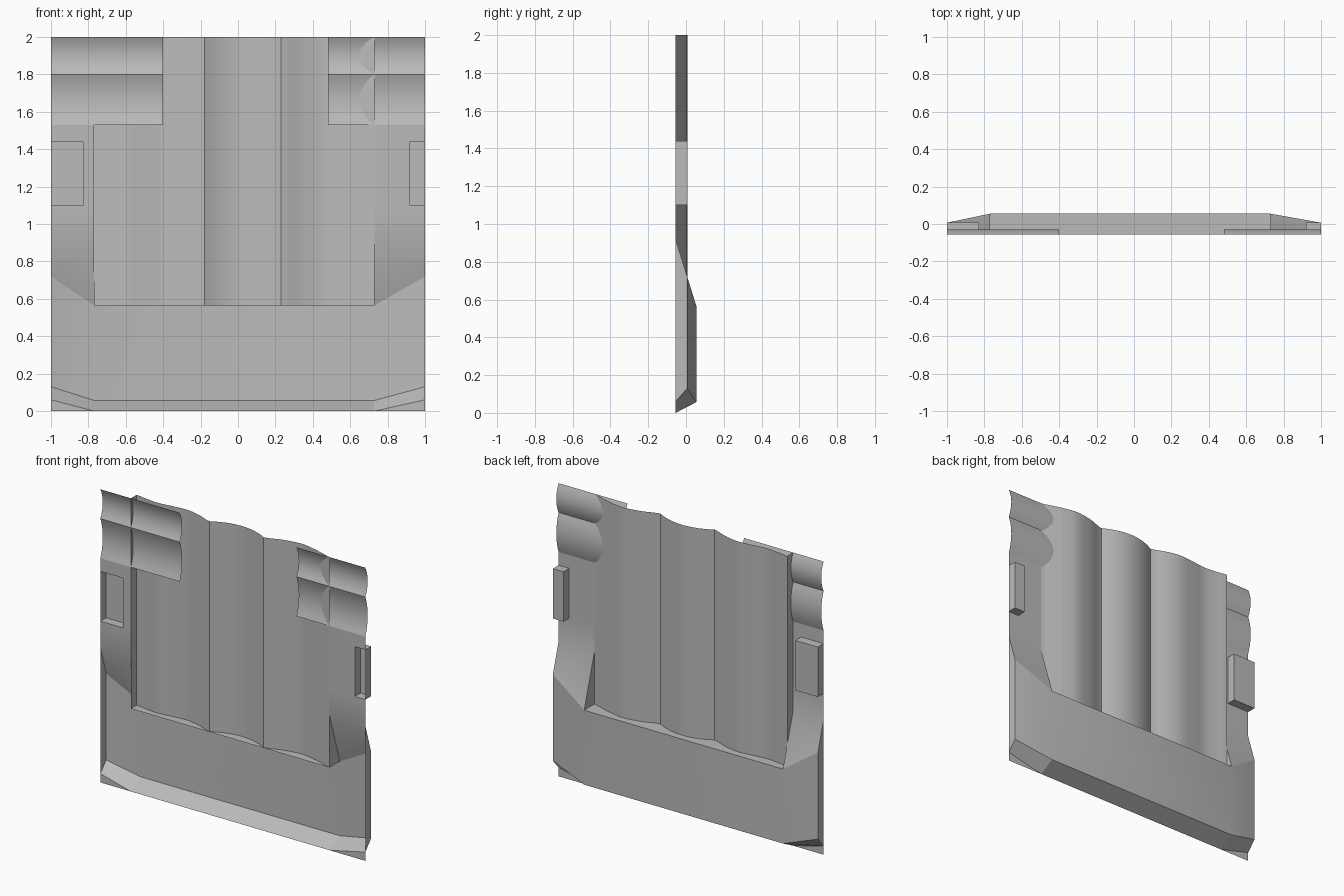
import bpy, bmesh, math

if "Cube" in bpy.data.objects:
    bpy.data.objects.remove(bpy.data.objects["Cube"])

grey = bpy.data.materials.new("grey metal")
grey.diffuse_color = (0.5, 0.5, 0.5, 1)
grey.use_nodes = True
grey.node_tree.nodes["Principled BSDF"].inputs["Base Color"].default_value = grey.diffuse_color

F, B, M = -0.055, 0.055, 0.007      # front, back and outer-rim depths
XL, XR = -0.77, 0.73                # sides of the central pocket
ZP = 0.565                          # floor of the pocket


def make(name, polys, smooth=False):
    """Object from a list of polygons, welded together."""
    bm = bmesh.new()
    for p in polys:
        bm.faces.new([bm.verts.new(c) for c in p])
    bmesh.ops.remove_doubles(bm, verts=bm.verts, dist=1e-5)
    me = bpy.data.meshes.new(name)
    bm.to_mesh(me)
    bm.free()
    ob = bpy.data.objects.new(name, me)
    bpy.context.collection.objects.link(ob)
    me.materials.append(grey)
    if smooth:
        bpy.ops.object.select_all(action='DESELECT')
        ob.select_set(True)
        bpy.context.view_layer.objects.active = ob
        bpy.ops.object.shade_smooth_by_angle(angle=math.radians(25))
    return ob


def arch(a, b, base, top, n=10):
    """Parabolic arch samples from a to b."""
    return [(a + (b - a) * i / n, base + (top - base) * (1 - (2 * i / n - 1) ** 2))
            for i in range(n + 1)]


def spline(pts, n=5):
    """Catmull-Rom samples through the points."""
    out = []
    for i in range(len(pts) - 1):
        p = [pts[max(0, min(len(pts) - 1, i + k))] for k in (-1, 0, 1, 2)]
        for s in range(n):
            t = s / n
            y = 0.5 * (2 * p[1][1] + (p[2][1] - p[0][1]) * t
                       + (2 * p[0][1] - 5 * p[1][1] + 4 * p[2][1] - p[3][1]) * t ** 2
                       + (3 * p[1][1] - p[0][1] - 3 * p[2][1] + p[3][1]) * t ** 3)
            out.append((p[1][0] + (p[2][0] - p[1][0]) * t, y))
    return out + [pts[-1]]


# central panel with vertical scallops
left = spline([(XL, M), (-0.69, -0.005), (-0.6, -0.013), (-0.5, -0.002), (-0.39, M),
               (-0.29, -0.012), (-0.18, F + 0.004)])
right = spline([(0.23, F + 0.004), (0.35, -0.012), (0.48, M), (0.6, -0.015), (0.66, -0.034), (XR, F)])
wave = left + arch(-0.18, 0.23, F + 0.004, M)[1:-1] + right
make("corrugated_panel", [[(a[0], a[1], ZP), (b[0], b[1], ZP), (b[0], b[1], 2), (a[0], a[1], 2)]
                          for a, b in zip(wave, wave[1:])], True)

# pocket floor and side walls
make("pocket_floor", [[(XL, F, ZP), (XR, F, ZP), (XR, B, ZP), (XL, B, ZP)]])
make("left_pocket_wall", [[(XL, F, ZP), (XL, B, ZP), (XL, M, 0.72), (XL, M, 2), (XL, F, 2)]])
make("right_pocket_wall", [[(XR, F, ZP), (XR, B, ZP), (XR, F, 0.92)]])

# horizontal scalloped plates at the upper corners
rows = arch(2, 1.8, F, -0.03) + arch(1.8, 1.53, F, -0.03)[1:]
for name, x0, x1 in (("left_scalloped_plate", -1, -0.4), ("right_scalloped_plate", 0.48, 1)):
    make(name, [[(x0, b[1], b[0]), (x1, b[1], b[0]), (x1, a[1], a[0]), (x0, a[1], a[0])]
                for a, b in zip(rows, rows[1:])], True)

# each side: flat strip around a box opening, sloping back, and end walls
for side, s, xi, xb in (("left", -1, XL, -0.83), ("right", 1, XR, 0.92)):
    def flat(x0, x1, z0, z1):
        return [(x0, F, z0), (x1, F, z0), (x1, F, z1), (x0, F, z1)]
    make(side + "_side_strip", [
        flat(xi, s, 1.44, 1.53), flat(xi, xb, 1.1, 1.44), flat(xi, s, 0.92, 1.1),
        [(xi, F, 0.92), (xi, B, ZP), (s, M, 0.72), (s, F, 0.92)]], True)
    # box recess, open at the front
    make(side + "_recess_box", [
        [(xb, M, 1.1), (s, M, 1.1), (s, M, 1.44), (xb, M, 1.44)]]
        + [[(x, F, 1.1), (x, M, 1.1), (x, M, 1.44), (x, F, 1.44)] for x in (xb, s)]
        + [[(xb, F, z), (s, F, z), (s, M, z), (xb, M, z)] for z in (1.1, 1.44)])
    make(side + "_end_wall", [[(s, F, 0.92), (s, M, 0.72), (s, M, 0.13), (s, F, 0.06)]])
    make(side + "_bottom_corner", [[(xi, F, 0), (s, F, 0), (s, F, 0.06)]])

# lower wall with bevelled wings
make("lower_wall", [
    [(XL, B, 0.057), (XR, B, 0.057), (XR, B, ZP), (XL, B, ZP)],
    [(-1, M, 0.13), (XL, B, 0.057), (XL, B, ZP), (-1, M, 0.72)],
    [(XR, B, 0.057), (1, M, 0.13), (1, M, 0.72), (XR, B, ZP)]], True)

# sloping bottom lip
make("bottom_lip", [
    [(XL, F, 0), (XR, F, 0), (XR, B, 0.057), (XL, B, 0.057)],
    [(-1, F, 0.06), (XL, F, 0), (XL, B, 0.057), (-1, M, 0.13)],
    [(XR, F, 0), (1, F, 0.06), (1, M, 0.13), (XR, B, 0.057)]])
